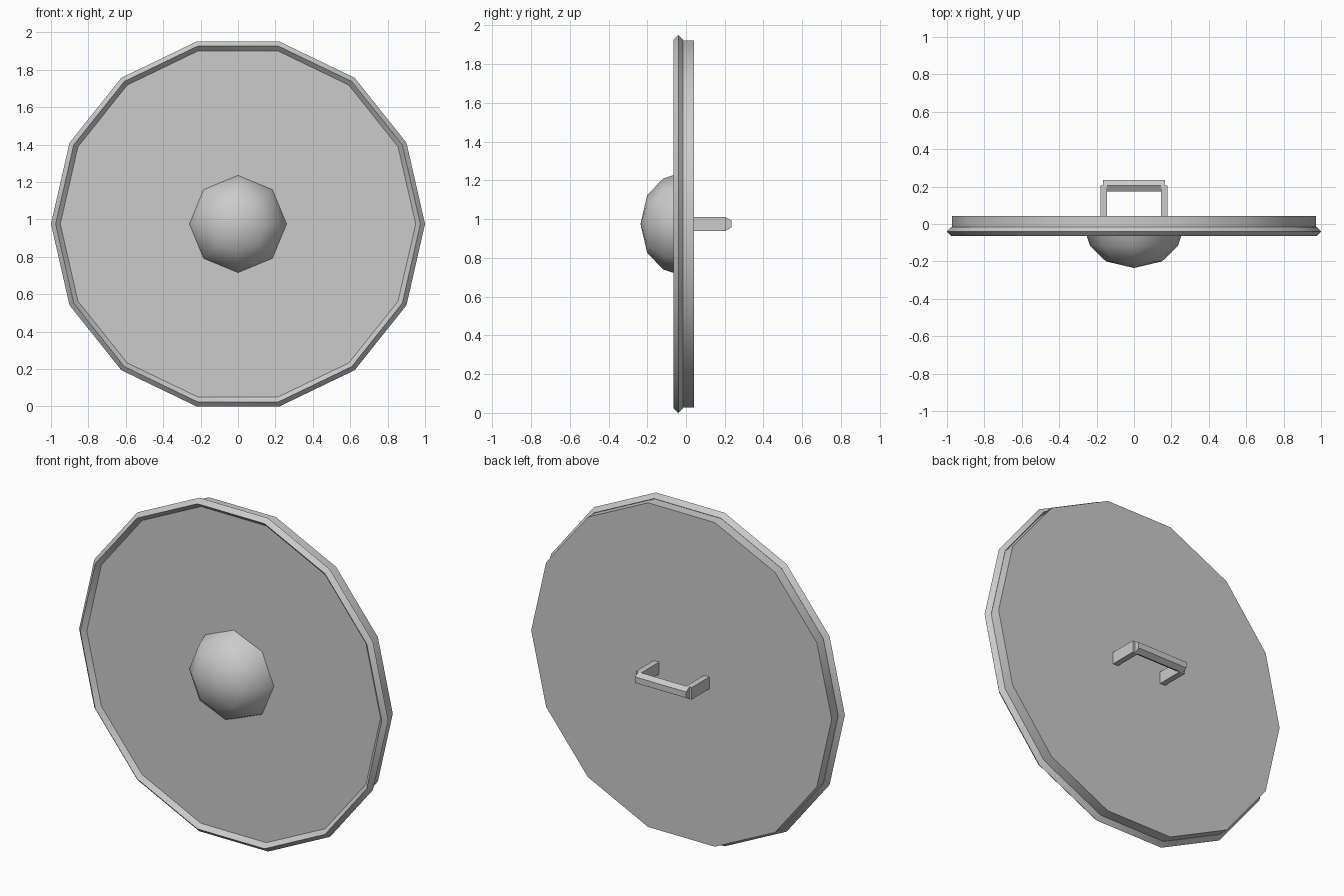
import bpy, bmesh, math

if "Cube" in bpy.data.objects:
    bpy.data.objects.remove(bpy.data.objects["Cube"])

CZ = 0.975  # height of the shield centre


def make_object(name, bm, smooth_angle=None):
    bmesh.ops.remove_doubles(bm, verts=bm.verts, dist=1e-5)
    bmesh.ops.recalc_face_normals(bm, faces=bm.faces)
    mesh = bpy.data.meshes.new(name)
    bm.to_mesh(mesh)
    bm.free()
    ob = bpy.data.objects.new(name, mesh)
    bpy.context.collection.objects.link(ob)
    if smooth_angle:
        bpy.ops.object.select_all(action='DESELECT')
        ob.select_set(True)
        bpy.context.view_layer.objects.active = ob
        bpy.ops.object.shade_smooth_by_angle(angle=math.radians(smooth_angle))
    return ob


def lathe(name, profile, sides, closed=False, smooth_angle=30):
    """Revolve (radius, y) points about the y axis; open ends are capped."""
    bm = bmesh.new()
    rings = []
    for r, y in profile:
        ring = []
        for i in range(sides):
            a = 2 * math.pi * i / sides
            ring.append(bm.verts.new((r * math.cos(a), y, CZ + r * math.sin(a))))
        rings.append(ring)
    pairs = list(zip(rings, rings[1:]))
    if closed:
        pairs.append((rings[-1], rings[0]))
    else:
        for ring, point in ((rings[0], profile[0]), (rings[-1], profile[-1])):
            if point[0] > 0:
                bm.faces.new(ring)
    for a, b in pairs:
        for i in range(sides):
            j = (i + 1) % sides
            bm.faces.new((a[i], a[j], b[j], b[i]))
    return make_object(name, bm, smooth_angle)


# Round board
lathe("shield_board", [(0.972, -0.04), (0.972, 0.042)], 14)

# Diamond-section rim
lathe("shield_rim", [(1.0, -0.04), (0.975, -0.065), (0.95, -0.04), (0.975, -0.015)],
      14, closed=True)

# Central domed boss
lathe("boss", [(0.26, -0.04), (0.235, -0.117), (0.15, -0.2), (0, -0.235)],
      8, smooth_angle=60)

# Hexagonal grip bar
bm = bmesh.new()
ends = []
for x in (-0.165, 0.165):
    ends.append([bm.verts.new((x, 0.205 + 0.035 * math.sin(k * math.pi / 3),
                               CZ + 0.035 * math.cos(k * math.pi / 3)))
                 for k in range(6)])
    bm.faces.new(ends[-1])
for k in range(6):
    j = (k + 1) % 6
    bm.faces.new((ends[0][k], ends[0][j], ends[1][j], ends[1][k]))
make_object("grip_bar", bm)

# Two posts holding the grip
for side, label in ((-1, "left"), (1, "right")):
    bm = bmesh.new()
    bmesh.ops.create_cube(bm, size=1)
    for v in bm.verts:
        v.co = (side * 0.1625 + v.co.x * 0.035,
                0.1225 + v.co.y * 0.165,
                CZ + v.co.z * 0.07)
    make_object("grip_post_" + label, bm)
